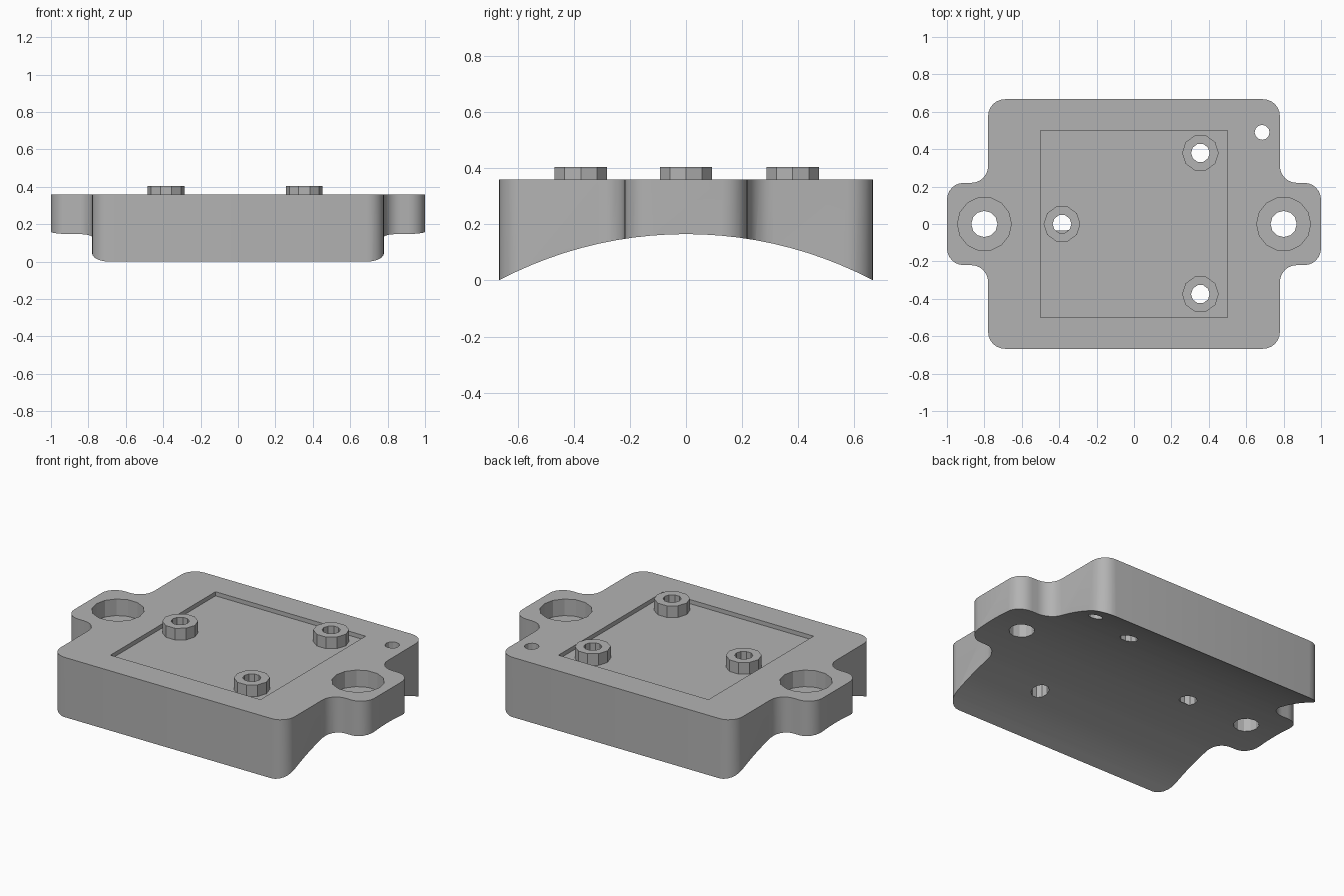
import bpy, bmesh, math
from mathutils import Vector

default = bpy.data.objects.get("Cube")
if default:
    bpy.data.objects.remove(default, do_unlink=True)

TOP, RECESS, BOSS_TOP = 0.36, 0.335, 0.405
HALF_DEPTH, SAGITTA = 0.667, 0.165
FILLET = 0.09

grey = bpy.data.materials.new("plain grey")
grey.use_nodes = True
colour = (0.45, 0.45, 0.45, 1)
grey.diffuse_color = colour
grey.node_tree.nodes["Principled BSDF"].inputs["Base Color"].default_value = colour


def prism(name, points, z0, z1):
    """Extrude a flat outline between two heights."""
    bm = bmesh.new()
    face = bm.faces.new([bm.verts.new((x, y, z0)) for x, y in points])
    moved = bmesh.ops.extrude_face_region(bm, geom=[face])["geom"]
    bmesh.ops.translate(bm, vec=(0, 0, z1 - z0),
                        verts=[v for v in moved if isinstance(v, bmesh.types.BMVert)])
    bmesh.ops.recalc_face_normals(bm, faces=bm.faces)
    mesh = bpy.data.meshes.new(name)
    bm.to_mesh(mesh)
    bm.free()
    mesh.materials.append(grey)
    obj = bpy.data.objects.new(name, mesh)
    bpy.context.collection.objects.link(obj)
    return obj


def ring(x, y, r, sides):
    return [(x + r * math.cos(math.tau * i / sides), y + r * math.sin(math.tau * i / sides))
            for i in range(sides)]


def rounded(corners, r, steps=6):
    """Round each right-angled corner of an outline."""
    out = []
    for i, corner in enumerate(corners):
        c = Vector(corner)
        a = (Vector(corners[i - 1]) - c).normalized()
        b = (Vector(corners[(i + 1) % len(corners)]) - c).normalized()
        for s in range(steps + 1):
            t = math.pi / 2 * s / steps
            out.append(tuple(c + r * (a + b) - r * (b * math.cos(t) + a * math.sin(t))))
    return out


def cut(target, cutter):
    """Subtract a cutter and discard it."""
    mod = target.modifiers.new("cut", "BOOLEAN")
    mod.operation, mod.solver, mod.object = "DIFFERENCE", "EXACT", cutter
    cutter.hide_render = True
    bpy.context.view_layer.objects.active = target
    bpy.ops.object.modifier_apply(modifier=mod.name)
    bpy.data.objects.remove(cutter, do_unlink=True)


# Plate outline with a rounded ear on each side
half = [(0.78, -HALF_DEPTH), (0.78, -0.22), (1, -0.22),
        (1, 0.22), (0.78, 0.22), (0.78, HALF_DEPTH)]
outline = half + [(-x, -y) for x, y in half]
plate = prism("base_plate", rounded(outline, FILLET), 0, TOP)

# Curved saddle underneath
radius = (HALF_DEPTH ** 2 + SAGITTA ** 2) / (2 * SAGITTA)
saddle = prism("saddle_cutter", ring(0, 0, radius, 144), -2, 2)
saddle.rotation_euler.y = math.pi / 2
saddle.location.z = SAGITTA - radius
cut(plate, saddle)

# Shallow square recess
cut(plate, prism("recess_cutter", [(-0.5, -0.5), (0.5, -0.5), (0.5, 0.5), (-0.5, 0.5)],
                 RECESS, 1))

# Counterbored mounting holes in the ears
for x in (-0.8, 0.8):
    cut(plate, prism("counterbore_cutter", ring(x, 0, 0.144, 14), TOP - 0.1, 1))
    cut(plate, prism("ear_hole_cutter", ring(x, 0, 0.07, 12), -1, 1))

# Small corner hole
cut(plate, prism("corner_hole_cutter", ring(0.685, 0.49, 0.04, 12), -1, 1))

# Hollow bosses, with their bores running through the plate
bosses = {"left_front_boss": (0.355, -0.375), "left_back_boss": (0.355, 0.38),
          "right_boss": (-0.385, 0)}
parts = [plate]
for name, (x, y) in bosses.items():
    boss = prism(name, ring(x, y, 0.098, 10), RECESS - 0.005, BOSS_TOP)
    for body in (plate, boss):
        cut(body, prism("bore_cutter", ring(x, y, 0.05, 10), -1, 1))
    parts.append(boss)

# Smooth fillets and saddle, crisp facets elsewhere
for obj in bpy.context.view_layer.objects:
    obj.select_set(obj in parts)
bpy.context.view_layer.objects.active = plate
bpy.ops.object.shade_smooth_by_angle(angle=math.radians(20))
